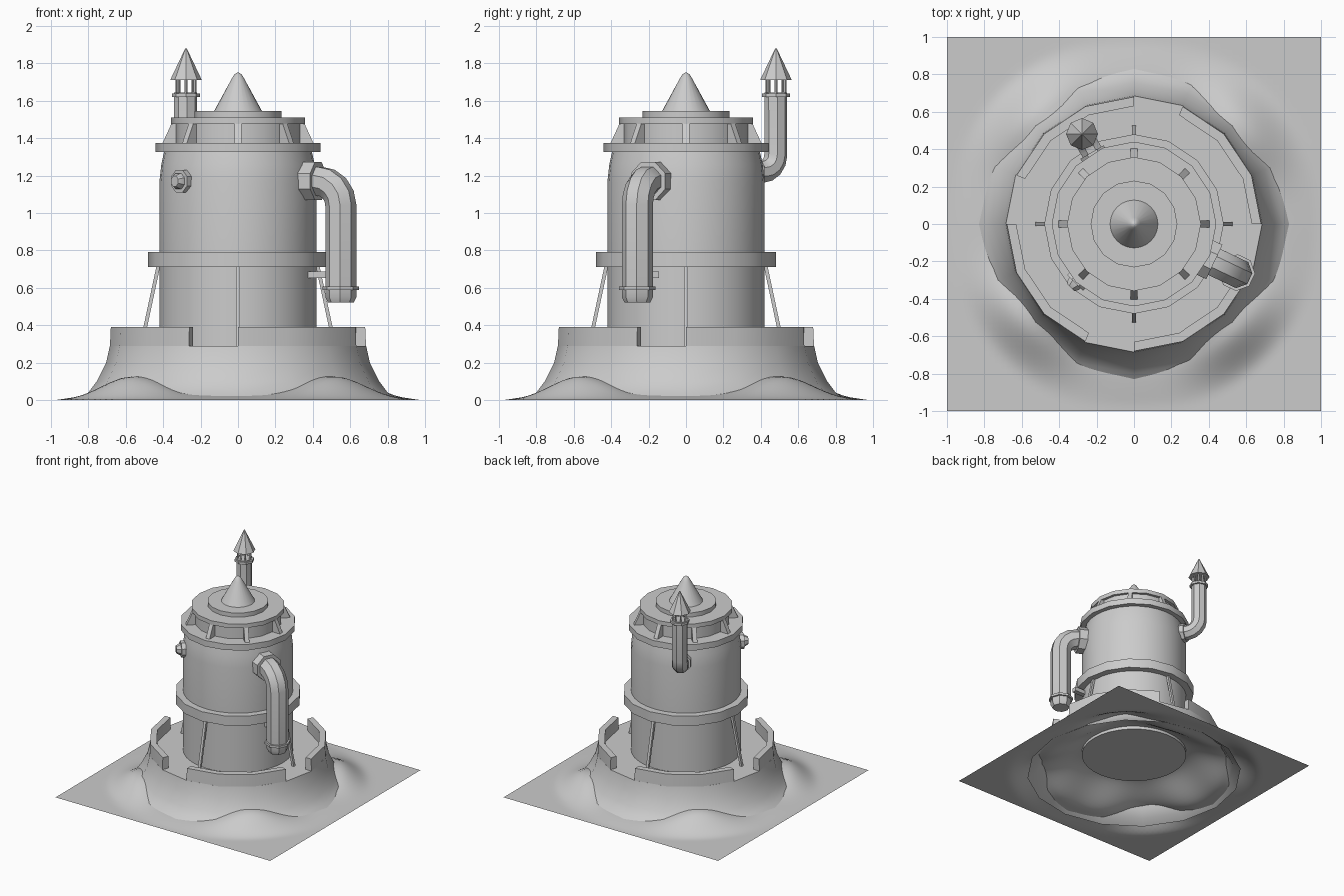
import bpy, bmesh, math
from mathutils import Vector

if "Cube" in bpy.data.objects:
    bpy.data.objects.remove(bpy.data.objects["Cube"])

R = math.radians


def finish(name, verts, faces, angle=30):
    me = bpy.data.meshes.new(name)
    me.from_pydata([tuple(v) for v in verts], [], faces)
    bm = bmesh.new()
    bm.from_mesh(me)
    bmesh.ops.remove_doubles(bm, verts=bm.verts, dist=1e-5)
    bmesh.ops.recalc_face_normals(bm, faces=bm.faces)
    bm.to_mesh(me)
    bm.free()
    ob = bpy.data.objects.new(name, me)
    bpy.context.collection.objects.link(ob)
    bpy.ops.object.select_all(action='DESELECT')
    ob.select_set(True)
    bpy.context.view_layer.objects.active = ob
    if angle:
        bpy.ops.object.shade_smooth_by_angle(angle=R(angle))
    return ob


def bridge(rings, n, cap0=True, cap1=True):
    """Quads between consecutive rings of n points."""
    verts = [p for ring in rings for p in ring]
    faces = [(i * n + k, i * n + (k + 1) % n, (i + 1) * n + (k + 1) % n, (i + 1) * n + k)
             for i in range(len(rings) - 1) for k in range(n)]
    if cap0:
        faces.append(tuple(range(n)))
    if cap1:
        faces.append(tuple(range((len(rings) - 1) * n, len(rings) * n)))
    return verts, faces


def lathe(name, profile, n=16, centre=(0, 0), caps=(True, True), angle=30):
    rings = [[(centre[0] + r * math.cos(2 * math.pi * k / n),
               centre[1] + r * math.sin(2 * math.pi * k / n), z) for k in range(n)]
             for r, z in profile]
    return finish(name, *bridge(rings, n, *caps), angle)


def pipe(name, azimuth, path, n=8, angle=30):
    """Tube in a vertical plane through the axis; path holds (distance, z, radius)."""
    out = Vector((math.cos(R(azimuth)), math.sin(R(azimuth)), 0))
    side = Vector((-out.y, out.x, 0))
    pts = [out * d + Vector((0, 0, z)) for d, z, r in path]
    rings = []
    for i, p in enumerate(pts):
        a = (p - pts[i - 1]).normalized() if i else Vector()
        b = (pts[i + 1] - p).normalized() if i < len(pts) - 1 else Vector()
        t = (a + b).normalized()
        up = t.cross(side)
        rings.append([p + path[i][2] * (side * math.cos(R(360 * (k + .5) / n)) +
                                        up * math.sin(R(360 * (k + .5) / n))) for k in range(n)])
    return finish(name, *bridge(rings, n), angle)


def beam(name, azimuth, quad, width):
    """Radial plate: four (distance, z) corners given a thickness."""
    out = Vector((math.cos(R(azimuth)), math.sin(R(azimuth)), 0))
    side = Vector((-out.y, out.x, 0)) * width / 2
    rings = [[out * d + Vector((0, 0, z)) + side * s for d, z in quad] for s in (-1, 1)]
    return finish(name, *bridge(rings, 4), 0)


# Terrain: square sheet, uneven around the mound, raised underneath it
def smooth(t):
    t = max(0, min(1, t))
    return t * t * (3 - 2 * t)


def height(x, y):
    r, a = math.hypot(x, y), math.atan2(y, x)
    edge = .025 + .1 * math.sin(2 * a + .1) ** 4
    if r > .76:
        return edge * (1 - smooth((r - .76) / .26)) * smooth((1 - max(abs(x), abs(y))) / .08)
    return edge + (.2 - edge) * smooth((.76 - r) / .38)


N = 64
gv = [(-1 + 2 * i / N, -1 + 2 * j / N) for j in range(N + 1) for i in range(N + 1)]
gv = [(x, y, height(x, y)) for x, y in gv]
gf = [(j * (N + 1) + i, j * (N + 1) + i + 1, (j + 1) * (N + 1) + i + 1, (j + 1) * (N + 1) + i)
      for j in range(N) for i in range(N)]
finish("terrain", gv, gf, 40)

# Flared mound with a recessed floor
lathe("mound", [(.86, 0), (.80, .04), (.755, .1), (.705, .2), (.685, .29), (.63, .29), (.40, .29)],
      caps=(False, False))

# Four parapet walls with gaps between them
for q in range(4):
    rings = []
    for s in range(4):
        a = R(q * 90 + 22.5 * s)
        rings.append([(r * math.cos(a), r * math.sin(a), z)
                      for r, z in ((.63, .28), (.685, .28), (.68, .39), (.63, .39))])
    finish("parapet_wall", *bridge(rings, 4), 30)

# Tower body, hoops and roof
lathe("tower_body", [(.42, .17), (.42, .75), (.42, 1.17), (.41, 1.26), (.39, 1.35)], 32)
lathe("middle_hoop", [(.41, .71), (.48, .71), (.48, .79), (.41, .79)], caps=(False, False))
lathe("upper_hoop", [(.38, 1.325), (.44, 1.325), (.44, 1.375), (.33, 1.375)], caps=(True, True))
lathe("roof_drum", [(.335, 1.37), (.335, 1.48)])
lathe("roof_plate", [(.358, 1.475), (.358, 1.51)])
lathe("roof_lid", [(.232, 1.51), (.232, 1.545)])
lathe("roof_cone", [(.128, 1.545), (.035, 1.715), (.02, 1.74), (.006, 1.75)], 24, angle=40)

# Roof brackets and leaning braces
for k in range(8):
    beam("roof_bracket", 45 * k, [(.32, 1.37), (.405, 1.37), (.35, 1.49), (.32, 1.49)], .035)
for k in range(4):
    beam("leaning_brace", 90 * k, [(.535, .16), (.555, .16), (.435, .72), (.415, .72)], .022)


def elbow(d0, d1, z, bend, sign, r, steps=4):
    """Horizontal start, quarter bend, then vertical; sign gives up or down."""
    pts = [(d0, z, r)]
    for i in range(steps + 1):
        a = R(90 * i / steps)
        pts.append((d1 - bend + bend * math.sin(a), z + sign * bend * (1 - math.cos(a)), r))
    return pts


# Big downward pipe
az = math.degrees(math.atan2(-.26, .55))
pipe("down_pipe", az, elbow(.36, .608, 1.17, .13, -1, .083) +
     [(.608, .60, .083), (.608, .55, .083), (.608, .52, .068)])
pipe("down_pipe_flange", az, [(.38, 1.17, .11), (.475, 1.17, .11)])
pipe("down_pipe_ring", az, [(.608, .608, .098), (.608, .588, .098)])
bpy.ops.mesh.primitive_cube_add(size=1, location=(.43, -.165, .67))
clip = bpy.context.object
clip.name = "pipe_clip"
clip.scale = (.12, .04, .035)

# Chimney with a pointed cap
caz = math.degrees(math.atan2(.48, -.28))
cx, cy = -.278, .481
cd = math.hypot(cx, cy)
pipe("chimney", caz, elbow(.36, cd, 1.22, .09, 1, .062) + [(cd, 1.645, .062)])
pipe("chimney_flange", caz, [(.40, 1.22, .078), (.445, 1.22, .078)])
lathe("chimney_ring", [(.075, 1.62), (.075, 1.64)], 8, (cx, cy))
lathe("chimney_cap", [(.085, 1.71), (.004, 1.88)], 8, (cx, cy), angle=20)
for k in range(8):
    a = R(45 * k)
    lathe("cap_post", [(.007, 1.64), (.007, 1.715)], 4,
          (cx + .05 * math.cos(a), cy + .05 * math.sin(a)))

# Small nozzle
pipe("nozzle", 225, [(.38, 1.17, .045), (.455, 1.17, .045), (.48, 1.17, .03)])
pipe("nozzle_flange", 225, [(.40, 1.17, .065), (.445, 1.17, .065)])
